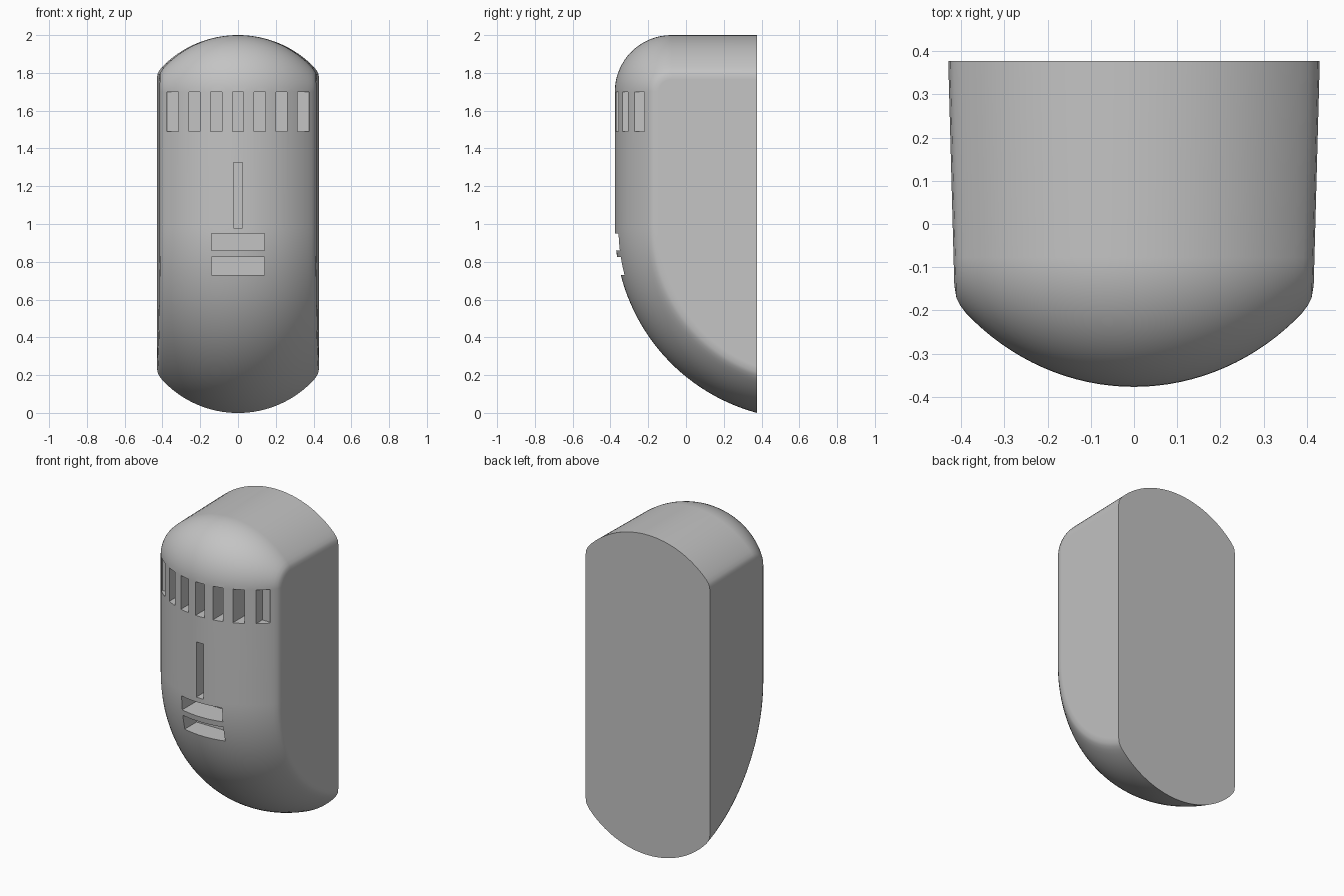
import bpy, bmesh, math
from mathutils import Matrix, Vector

if "Cube" in bpy.data.objects:
    bpy.data.objects.remove(bpy.data.objects["Cube"], do_unlink=True)

HALF_DEPTH = 0.377
LOW_R, LOW_Y, LOW_Z = 1.017, 0.64, 0.982   # large lower front curve
TOP_R = 0.3                                # upper front rounding
CROWN_R = 0.53                             # crown across the width
SLOT_BACK = -0.21                          # common rear plane of the slots

grey = bpy.data.materials.new("plain grey")
grey.use_nodes = True
colour = (0.55, 0.55, 0.55, 1)
grey.diffuse_color = colour
grey.node_tree.nodes["Principled BSDF"].inputs["Base Color"].default_value = colour


def make_object(name, bm):
    bmesh.ops.recalc_face_normals(bm, faces=bm.faces)
    mesh = bpy.data.meshes.new(name)
    bm.to_mesh(mesh)
    bm.free()
    mesh.materials.append(grey)
    obj = bpy.data.objects.new(name, mesh)
    bpy.context.collection.objects.link(obj)
    return obj


def side_profile(inset, steps=32):
    """Side outline from bottom rear to top rear, moved inward by inset."""
    r = LOW_R - inset
    start = math.asin((LOW_Y - HALF_DEPTH) / r)
    points = []
    for i in range(steps + 1):
        t = start + (math.pi / 2 - start) * i / steps
        points.append((LOW_Y - r * math.sin(t), LOW_Z - r * math.cos(t)))
    r = TOP_R - inset
    for i in range(steps // 2 + 1):
        t = math.pi * i / steps
        points.append((TOP_R - HALF_DEPTH - r * math.cos(t), 2 - TOP_R + r * math.sin(t)))
    points.append((HALF_DEPTH, 2 - inset))
    return points


def wall_scale(y):
    """Slight widening of the side walls toward the rear."""
    return 1 + 0.065 * (y + 0.18)


# Crowned housing: inset profiles swept across the width, flat sides and back
half = []
for i in range(17):
    a = 0.827 * i / 16
    half.append((CROWN_R * math.sin(a), CROWN_R * (1 - math.cos(a))))
half += [(0.403, 0.189), (0.411, 0.206), (0.415, 0.235)]
section = [(-x, d) for x, d in reversed(half[1:])] + half

bm = bmesh.new()
columns = [[bm.verts.new((x * wall_scale(y), y, z)) for y, z in side_profile(d)]
           for x, d in section]
for a, b in zip(columns, columns[1:]):
    for j in range(len(a) - 1):
        bm.faces.new((a[j], b[j], b[j + 1], a[j + 1]))
bm.faces.new(columns[0])
bm.faces.new(columns[-1])
bm.faces.new([c[0] for c in columns] + [c[-1] for c in reversed(columns)])
housing = make_object("housing", bm)

# Openings: row of vents, upright slot and two wide slots
slots = [(0.115 * i, 0.06, 1.49, 1.70) for i in range(-3, 4)]
slots += [(0, 0.05, 0.98, 1.325), (0, 0.28, 0.86, 0.95), (0, 0.28, 0.73, 0.825)]
bm = bmesh.new()
for x, width, low, high in slots:
    size = Vector((width, 0.4, high - low))
    place = Matrix.Translation((x, SLOT_BACK - 0.2, (low + high) / 2))
    bmesh.ops.create_cube(bm, size=1, matrix=place @ Matrix.Diagonal(size).to_4x4())
cutter = make_object("slot_cutter", bm)
cutter.hide_render = True

cut = housing.modifiers.new("slots", 'BOOLEAN')
cut.operation = 'DIFFERENCE'
cut.solver = 'EXACT'
cut.object = cutter
bpy.ops.object.select_all(action='DESELECT')
housing.select_set(True)
bpy.context.view_layer.objects.active = housing
bpy.ops.object.modifier_apply(modifier=cut.name)
bpy.data.objects.remove(cutter, do_unlink=True)

# Smooth crown with crisp openings and back edge
bpy.ops.object.shade_smooth_by_angle(angle=math.radians(35))
normals = housing.modifiers.new("flat_side_normals", 'WEIGHTED_NORMAL')
normals.keep_sharp = True
